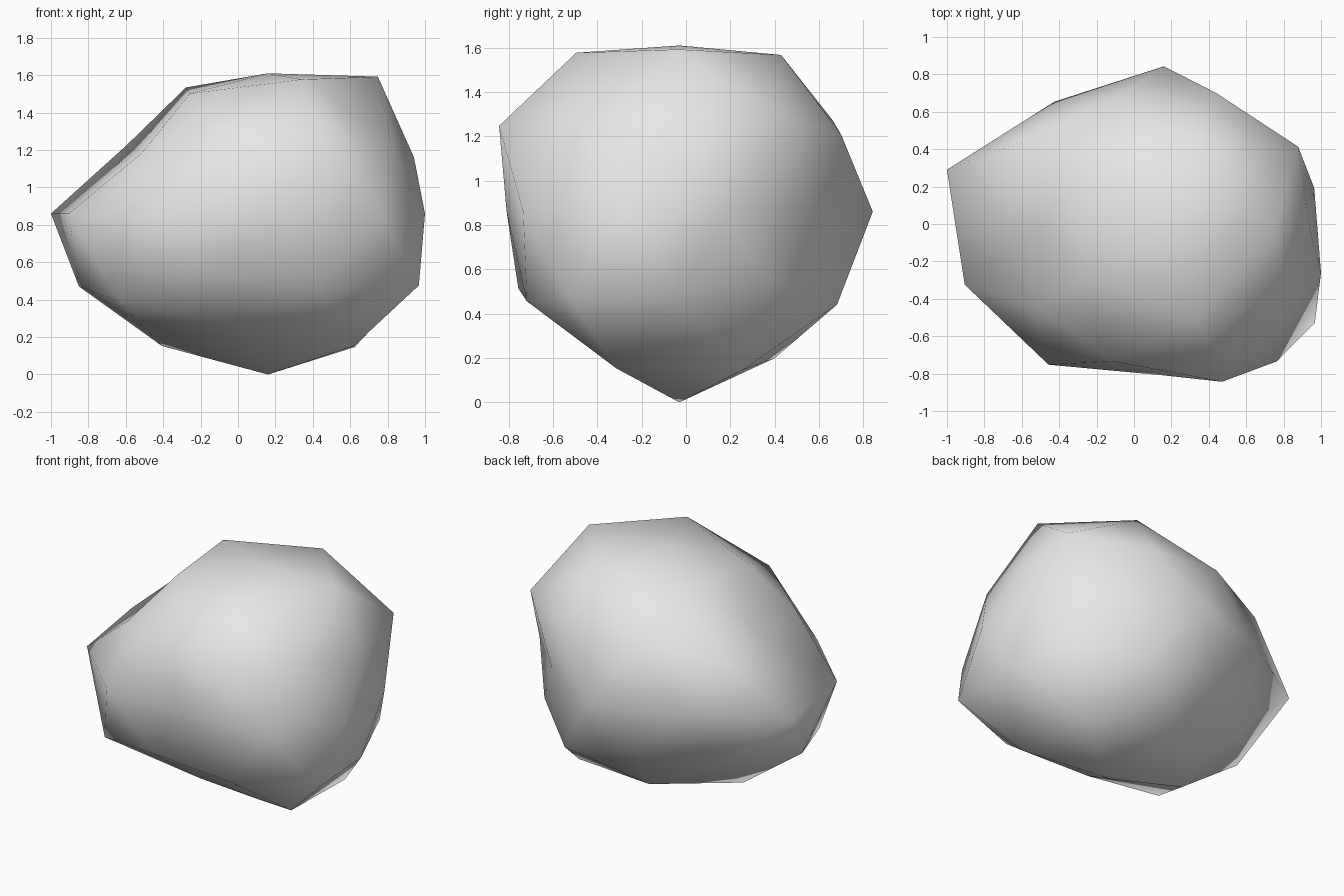
import bpy, bmesh, math

if "Cube" in bpy.data.objects:
    bpy.data.objects.remove(bpy.data.objects["Cube"])

CENTRE = (0.16, -0.03, 0.86)
SCALE = (1.0, 0.85, 0.77)

# Bulge of the boulder per ring: (height, first angle, radii going round)
RINGS = [
    (1.0, 0, [0.974]),
    (0.851, 0, [1.118, 1.08, 1.03, 0.98, 1.095]),
    (0.526, 36, [1.043, 1.01, 0.83, 1.025, 0.953]),
    (0.447, 0, [0.873, 1.01, 1.05, 0.935, 1.125]),
    (0.0, 18, [0.845, 0.81, 1.027, 0.995, 1.22, 1.12, 1.05, 0.917, 1.025, 0.883]),
    (-0.447, 36, [0.89, 0.97, 1.13, 1.005, 1.115]),
    (-0.526, 0, [0.92, 1.035, 1.0, 1.155, 1.0]),
    (-0.851, 36, [1.09, 1.01, 1.08, 0.93, 1.08]),
    (-1.0, 0, [1.117]),
]


def bulge(d):
    """Radius of the rock in direction d."""
    _, start, radii = min(RINGS, key=lambda ring: abs(ring[0] - d.z))
    angle = math.degrees(math.atan2(d.y, d.x)) - start
    return radii[round(angle * len(radii) / 360) % len(radii)]


# Boulder: a coarse icosphere, squashed and pushed in and out
bm = bmesh.new()
bmesh.ops.create_icosphere(bm, subdivisions=2, radius=1.0)
for v in bm.verts:
    d = v.co.normalized()
    r = bulge(d)
    v.co = [c + r * s * k for c, s, k in zip(CENTRE, SCALE, d)]
for f in bm.faces:
    f.smooth = True
bmesh.ops.recalc_face_normals(bm, faces=bm.faces)

mesh = bpy.data.meshes.new("boulder")
bm.to_mesh(mesh)
bm.free()
boulder = bpy.data.objects.new("boulder", mesh)
bpy.context.collection.objects.link(boulder)

# Plain stone colour
stone = bpy.data.materials.new("light_grey_stone")
stone.diffuse_color = (0.8, 0.8, 0.8, 1.0)
stone.use_nodes = True
stone.node_tree.nodes["Principled BSDF"].inputs["Base Color"].default_value = stone.diffuse_color
mesh.materials.append(stone)
